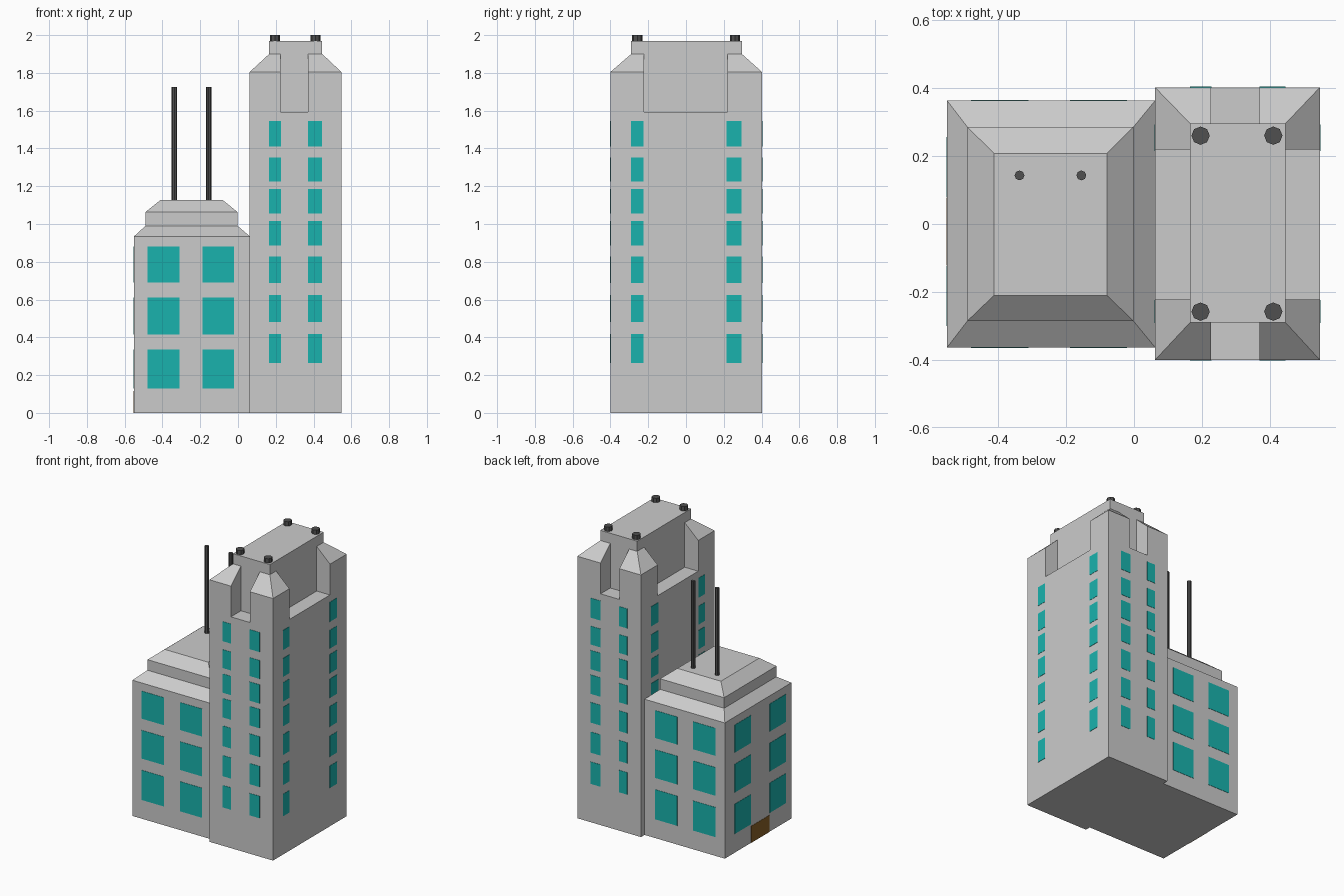
import bpy, bmesh

if "Cube" in bpy.data.objects:
    bpy.data.objects.remove(bpy.data.objects["Cube"])


def material(name, rgb):
    m = bpy.data.materials.new(name)
    m.diffuse_color = (*rgb, 1)
    m.use_nodes = True
    m.node_tree.nodes["Principled BSDF"].inputs["Base Color"].default_value = m.diffuse_color
    return m


TEAL = material("teal_glass", (0.01, 0.45, 0.42))
DARK = material("dark_metal", (0.08, 0.08, 0.08))
BROWN = material("brown_wood", (0.25, 0.12, 0.02))


def finish(name, bm, mat=None):
    bmesh.ops.recalc_face_normals(bm, faces=bm.faces)
    me = bpy.data.meshes.new(name)
    bm.to_mesh(me)
    bm.free()
    ob = bpy.data.objects.new(name, me)
    bpy.context.collection.objects.link(ob)
    if mat:
        me.materials.append(mat)
    return ob


def add_loft(bm, rings):
    """Closed stack of rectangles (x0, x1, y0, y1, z)."""
    loops = [[bm.verts.new(p) for p in
              ((x0, y0, z), (x1, y0, z), (x1, y1, z), (x0, y1, z))]
             for x0, x1, y0, y1, z in rings]
    for a, b in zip(loops, loops[1:]):
        for i in range(4):
            j = (i + 1) % 4
            bm.faces.new((a[i], a[j], b[j], b[i]))
    bm.faces.new(loops[0][::-1])
    bm.faces.new(loops[-1])


def loft(name, rings, mat=None):
    bm = bmesh.new()
    add_loft(bm, rings)
    return finish(name, bm, mat)


def box(name, x0, x1, y0, y1, z0, z1, mat=None):
    return loft(name, [(x0, x1, y0, y1, z0), (x0, x1, y0, y1, z1)], mat)


def panels(name, axis, wall, columns, rows, mat):
    """Thin panels on a wall; axis is the wall's normal direction."""
    bm = bmesh.new()
    t = 0.002
    for a, b in columns:
        for z0, z1 in rows:
            r = (wall - t, wall + t, a, b) if axis == 'x' else (a, b, wall - t, wall + t)
            add_loft(bm, [(*r, z0), (*r, z1)])
    return finish(name, bm, mat)


def rod(name, x, y, z0, z1, r):
    bpy.ops.mesh.primitive_cylinder_add(vertices=8, radius=r, depth=z1 - z0,
                                        location=(x, y, (z0 + z1) / 2))
    ob = bpy.context.object
    ob.name = name
    ob.data.materials.append(DARK)


# Low building with stepped hip roof
loft("low_building", [(-0.55, 0.062, -0.363, 0.363, 0),
                      (-0.55, 0.062, -0.363, 0.363, 0.935),
                      (-0.49, -0.002, -0.285, 0.285, 0.99),
                      (-0.49, -0.002, -0.285, 0.285, 1.063),
                      (-0.412, -0.08, -0.21, 0.208, 1.126)])
low_rows = [(0.13, 0.335), (0.415, 0.61), (0.69, 0.88)]
low_cols = [(-0.48, -0.31), (-0.188, -0.02)]
for side, y in (("front", -0.363), ("back", 0.363)):
    panels(f"low_windows_{side}", 'y', y, low_cols, low_rows, TEAL)
panels("low_windows_left", 'x', -0.55, [(-0.3, -0.124), (0.08, 0.256)], low_rows, TEAL)
panels("double_door", 'x', -0.55, [(-0.122, -0.022), (-0.022, 0.078)], [(0, 0.115)], BROWN)

# Tower shell with chamfered top, notched in both directions to leave corner turrets
tower = loft("tower", [(0.062, 0.547, -0.4, 0.402, 0),
                       (0.062, 0.547, -0.4, 0.402, 1.805),
                       (0.165, 0.446, -0.29, 0.296, 1.9)])
cutters = [box("notch_side", -0.2, 0.8, -0.222, 0.22, 1.593, 2.2),
           box("notch_front", 0.226, 0.37, -0.7, 0.7, 1.593, 2.2)]
bpy.context.view_layer.objects.active = tower
for c in cutters:
    mod = tower.modifiers.new("notch", 'BOOLEAN')
    mod.operation = 'DIFFERENCE'
    mod.solver = 'EXACT'
    mod.object = c
    bpy.ops.object.modifier_apply(modifier=mod.name)
    bpy.data.objects.remove(c)

# Raised core between the turrets
box("tower_core", 0.165, 0.446, -0.29, 0.296, 1.58, 1.97)

# Tower windows on all four sides
rows = [(0.265, 0.417), (0.48, 0.623), (0.687, 0.827), (0.885, 1.016),
        (1.055, 1.185), (1.225, 1.352), (1.41, 1.545)]
for side, y in (("front", -0.4), ("back", 0.402)):
    panels(f"tower_windows_{side}", 'y', y, [(0.165, 0.228), (0.37, 0.446)], rows, TEAL)
for side, x in (("left", 0.062), ("right", 0.547)):
    panels(f"tower_windows_{side}", 'x', x, [(-0.292, -0.224), (0.215, 0.293)], rows, TEAL)

# Roof vents and antennas
for x in (0.196, 0.41):
    for y in (-0.258, 0.26):
        rod("roof_vent", x, y, 1.96, 2.0, 0.027)
for x in (-0.337, -0.155):
    rod("antenna", x, 0.143, 1.12, 1.725, 0.0145)
